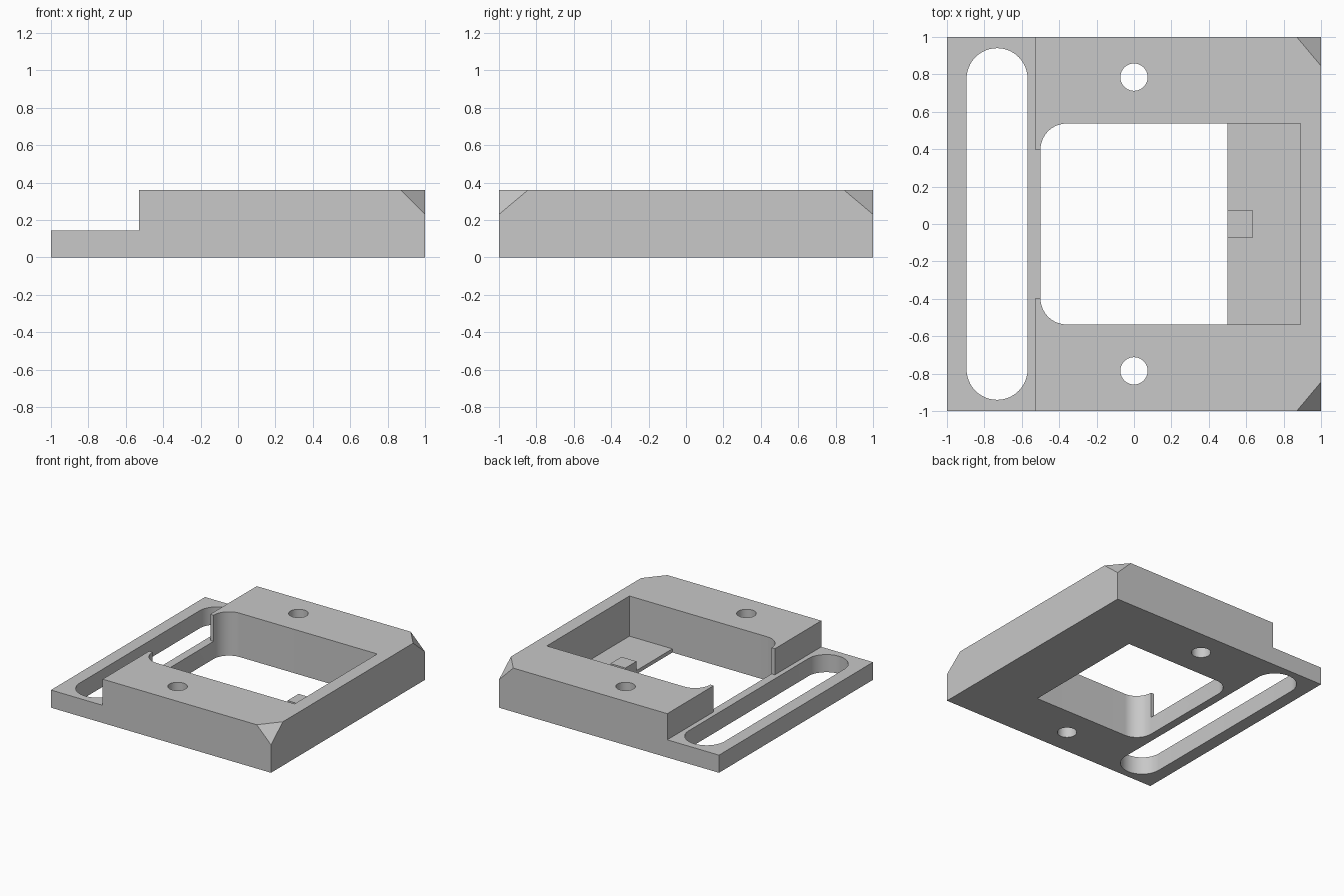
import bpy
import bmesh
from math import pi, cos, sin, radians
from mathutils import Vector

old = bpy.data.objects.get("Cube")
if old:
    bpy.data.objects.remove(old, do_unlink=True)

grey = bpy.data.materials.new("light grey")
grey.use_nodes = True
colour = (0.58, 0.58, 0.58, 1)
grey.diffuse_color = colour
grey.node_tree.nodes["Principled BSDF"].inputs["Base Color"].default_value = colour


def prism(name, points, offset):
    """Solid made by sweeping a flat outline along an offset."""
    bm = bmesh.new()
    face = bm.faces.new([bm.verts.new(p) for p in points])
    swept = bmesh.ops.extrude_face_region(bm, geom=[face])["geom"]
    moved = [v for v in swept if isinstance(v, bmesh.types.BMVert)]
    bmesh.ops.translate(bm, verts=moved, vec=Vector(offset))
    # Close the starting side if the extrusion consumed it
    edges = [e for e in bm.edges if e.is_boundary]
    if edges:
        bmesh.ops.holes_fill(bm, edges=edges, sides=0)
    bmesh.ops.recalc_face_normals(bm, faces=bm.faces)
    mesh = bpy.data.meshes.new(name)
    bm.to_mesh(mesh)
    bm.free()
    mesh.materials.append(grey)
    obj = bpy.data.objects.new(name, mesh)
    bpy.context.collection.objects.link(obj)
    return obj


def box(name, x0, x1, y0, y1, z0, z1):
    outline = [(x0, y0, z0), (x1, y0, z0), (x1, y1, z0), (x0, y1, z0)]
    return prism(name, outline, (0, 0, z1 - z0))


def arc(cx, cy, r, start, end, steps):
    for i in range(steps + 1):
        a = radians(start + (end - start) * i / steps)
        yield (cx + r * cos(a), cy + r * sin(a), -0.2)


def cut(target, cutter):
    cutter.hide_render = True
    mod = target.modifiers.new("cut", 'BOOLEAN')
    mod.operation = 'DIFFERENCE'
    mod.solver = 'EXACT'
    mod.object = cutter
    bpy.context.view_layer.objects.active = target
    bpy.ops.object.modifier_apply(modifier=mod.name)
    bpy.data.objects.remove(cutter, do_unlink=True)


height, step_z, step_x = 0.36, 0.145, -0.53
through = (0, 0, 1)

# Stepped block, swept front to back
side = [(-1, 0), (1, 0), (1, height), (step_x, height), (step_x, step_z), (-1, step_z)]
frame = prism("frame", [(x, -1, z) for x, z in side], (0, 2, 0))

# Large window with two broad rounded corners
left, right, half, r = -0.5, 0.89, 0.537, 0.14
window = [(right, -half, -0.2), (right, half, -0.2)]
window += arc(left + r, half - r, r, 90, 180, 16)
window += arc(left + r, -half + r, r, 180, 270, 16)
cut(frame, prism("window_cutter", window, through))

# Opening in the thin wall above the step
cut(frame, box("wall_cutter", -0.7, -0.4, -half + r, half - r, step_z, 0.6))

# Long slot through the low step
slot_r, slot_y = 0.163, 0.777
slot = list(arc(-0.732, slot_y, slot_r, 0, 180, 32))
slot += arc(-0.732, -slot_y, slot_r, 180, 360, 32)
cut(frame, prism("slot_cutter", slot, through))

for s in (-1, 1):
    # Screw holes
    hole = list(arc(0, s * 0.785, 0.073, 0, 360, 40))[:-1]
    cut(frame, prism("hole_cutter", hole, through))
    # Slanted cuts on the two right-hand top corners
    corner = Vector((1, s, height))
    legs = [Vector((-0.13, 0, 0)), Vector((0, -s * 0.155, 0)), Vector((0, 0, -0.13))]
    a, b, c = [corner + leg for leg in legs]
    out = (b - a).cross(c - a).normalized()
    if out.dot(corner - a) < 0:
        out = -out
    # Enlarged triangle in the same plane, so it clears the block
    mid = (a + b + c) / 3
    cut(frame, prism("corner_cutter", [mid + (p - mid) * 3 for p in (a, b, c)], out * 0.5))

# Thin floor across one end of the window, with a small tab
floor_z = 0.03
floor = box("window_floor", 0.5, right, -half, half, 0, floor_z)
tab = box("floor_tab", 0.5, 0.637, -0.072, 0.072, floor_z, 0.105)

# Smooth the round walls and keep the corners crisp
bpy.ops.object.select_all(action='DESELECT')
frame.select_set(True)
bpy.context.view_layer.objects.active = frame
bpy.ops.object.shade_smooth_by_angle(angle=pi / 6)
